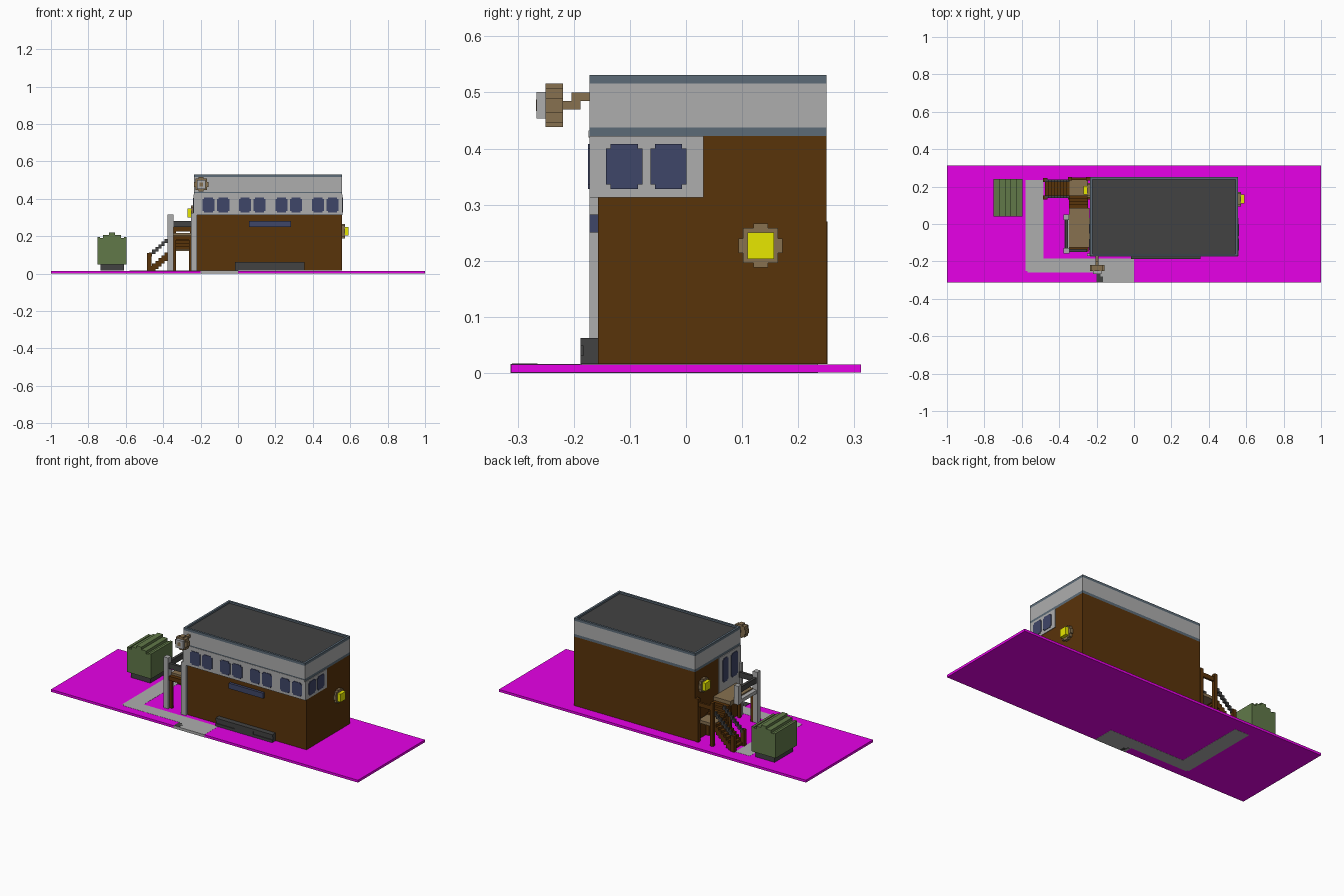
import bpy, bmesh, math

if "Cube" in bpy.data.objects:
    bpy.data.objects.remove(bpy.data.objects["Cube"])

U = 1 / 64          # base block size
G = U               # ground top


def material(name, rgb):
    lin = [((c / 255 + 0.055) / 1.055) ** 2.4 if c > 10 else c / 255 / 12.92 for c in rgb]
    m = bpy.data.materials.new(name)
    m.use_nodes = True
    m.diffuse_color = (*lin, 1)
    m.node_tree.nodes["Principled BSDF"].inputs["Base Color"].default_value = (*lin, 1)
    return m


MAGENTA = material("magenta", (238, 0, 238))
BROWN = material("dark brown", (89, 51, 10))
GREY = material("light grey", (174, 174, 174))
NAVY = material("navy glass", (63, 70, 104))
TAUPE = material("taupe", (135, 113, 80))
GREEN = material("olive green", (97, 121, 73))
CHARCOAL = material("charcoal", (66, 66, 66))
SLATE = material("slate trim", (92, 107, 119))
YELLOW = material("lamp yellow", (236, 236, 0))


def boxes(name, mat, *spans):
    """One object from boxes given as (x0, x1, y0, y1, z0, z1)."""
    bm = bmesh.new()
    for x0, x1, y0, y1, z0, z1 in spans:
        cube = bmesh.ops.create_cube(bm, size=1)
        for v in cube["verts"]:
            v.co = (x1 if v.co.x > 0 else x0, y1 if v.co.y > 0 else y0, z1 if v.co.z > 0 else z0)
    return finish(name, mat, bm)


def finish(name, mat, bm):
    bmesh.ops.recalc_face_normals(bm, faces=bm.faces)
    me = bpy.data.meshes.new(name)
    bm.to_mesh(me)
    bm.free()
    ob = bpy.data.objects.new(name, me)
    me.materials.append(mat)
    bpy.context.collection.objects.link(ob)
    return ob


def notched(name, mat, axis, a, b, c, z, w, h, steps):
    """Upright plate from a to b along axis, centred at (c, z), with stepped corners."""
    quarter = []
    for i in range(len(steps)):
        dx, dz = steps[i]
        quarter.append((w / 2 - dx, h / 2 - dz))
    pts = quarter + [(-p, q) for p, q in quarter[::-1]]
    pts += [(-p, -q) for p, q in quarter] + [(p, -q) for p, q in quarter[::-1]]
    bm = bmesh.new()
    place = (lambda p, q: (a, c + p, z + q)) if axis == "x" else (lambda p, q: (c + p, a, z + q))
    face = bm.faces.new([bm.verts.new(place(p, q)) for p, q in pts])
    ext = bmesh.ops.extrude_face_region(bm, geom=[face])
    for v in ext["geom"]:
        if isinstance(v, bmesh.types.BMVert):
            setattr(v.co, axis, b)
    return finish(name, mat, bm)


CORNER = [(0, 0.008), (0.008, 0.008), (0.008, 0)]
ROUND = [(0, 0.026), (0.008, 0.026), (0.008, 0.008), (0.026, 0.008), (0.026, 0)]

# Ground and path
boxes("ground", MAGENTA, (-1, 1, -0.312, 0.312, 0.0008, 0.0148))
boxes("path", GREY,
      (-0.58, -0.485, -0.25, 0.235, 0, G),
      (-0.57, 0, -0.26, -0.185, 0, G),
      (-0.2, 0, -0.3125, -0.26, 0, G))
boxes("path_drain", CHARCOAL, (-0.2, -0.165, -0.31, -0.28, 0, 0.0165),
      (-0.2, -0.18, -0.28, -0.265, 0, 0.0165))

# Building shell
X0, X1, Y0, Y1 = -0.234, 0.556, -0.172, 0.25
boxes("lower_walls", BROWN, (X0, X1, -0.157, Y1, G, 0.422))
boxes("front_window_band", GREY, (X0, X1, Y0, -0.157, 0.3125, 0.422),
      (X0, X1, Y0 - 0.002, Y0, 0.42, 0.432))
boxes("right_window_band", GREY, (X1, X1 + 0.003, Y0, 0.031, 0.3125, 0.422))
boxes("door_surround", GREY, (X0 - 0.004, X0, Y0, 0.031, 0.2, 0.422))
boxes("lower_trim", SLATE, (X0, X1, Y0, Y1, 0.422, 0.4375))
boxes("upper_band", GREY, (X0, X1, Y0, Y1, 0.4375, 0.516))
T = 0.0125
boxes("roof_rim", SLATE,
      (X0, X1, Y0, Y0 + T, 0.516, 0.531), (X0, X1, Y1 - T, Y1, 0.516, 0.531),
      (X0, X0 + T, Y0 + T, Y1 - T, 0.516, 0.531), (X1 - T, X1, Y0 + T, Y1 - T, 0.516, 0.531))
boxes("roof", CHARCOAL, (X0 + T, X1 - T, Y0 + T, Y1 - T, 0.51, 0.521))
boxes("corner_pillar", GREY, (-0.25, -0.22, Y0, -0.157, G, 0.325))

# Windows in pairs along the front, then on each side
for i in range(4):
    for j in range(2):
        notched("front_window", NAVY, "y", Y0 - 0.003, Y0,
                -0.157 + i * 0.195 + j * 0.078, 0.368, 0.0645, 0.08, CORNER)
for y in (-0.11, -0.031):
    notched("right_window", NAVY, "x", X1 + 0.003, X1 + 0.006, y, 0.368, 0.0645, 0.08, CORNER)
for y, w in ((-0.11, 0.06), (-0.025, 0.05)):
    notched("door_pane", NAVY, "x", X0 - 0.004, X0 - 0.007, y, 0.335, w, 0.14, CORNER)

# Front wall fittings
boxes("wall_plaque", NAVY, (0.06, 0.283, Y0, -0.157, 0.25, 0.282))
boxes("planter", CHARCOAL, (-0.015, 0.355, -0.183, -0.157, G, 0.05),
      (-0.015, 0.355, -0.188, -0.157, 0.048, 0.0625),
      (-0.015, 0.355, -0.188, -0.183, G, 0.031), (0.11, 0.23, -0.188, -0.183, 0.031, 0.048))

# Wall lamps on both sides
for s, x, y, z in ((1, X1, 0.133, 0.227), (-1, X0, 0.18, 0.325)):
    notched("lamp_mount", TAUPE, "x", x, x + s * 0.016, y, z, 0.078, 0.078, ROUND)
    boxes("lamp_glass", YELLOW, (min(x, x + s * 0.036), max(x, x + s * 0.036),
                                 y - 0.0235, y + 0.0235, z - 0.0235, z + 0.0235))

# Round hanging fixture at the front corner
HX, HZ = -0.197, 0.477
boxes("fixture_arm", TAUPE, (HX - 0.008, HX + 0.008, -0.204, Y0, 0.485, 0.5),
      (HX - 0.008, HX + 0.008, -0.22, -0.188, 0.47, 0.485))
notched("fixture_ring", TAUPE, "y", -0.25, -0.219, HX, HZ, 0.078, 0.078, ROUND)
boxes("fixture_face", GREY, (HX - 0.0235, HX + 0.0235, -0.266, -0.25, HZ - 0.0235, HZ + 0.0235))
boxes("fixture_hub", TAUPE, (HX - 0.01, HX + 0.01, -0.267, -0.266, HZ - 0.01, HZ + 0.01))

# Raised deck beside the door
boxes("deck", TAUPE, (-0.348, X0 - 0.004, -0.125, 0.085, 0.19, 0.217))
boxes("deck_beams", BROWN, (-0.352, -0.243, -0.148, -0.125, 0.18, 0.205),
      *[(x, x + U, y, y + U, G, 0.19) for x in (-0.347, -0.262) for y in (-0.142, 0.066)])
boxes("deck_posts", GREY, (-0.376, -0.346, -0.157, -0.127, G, 0.315),
      (-0.376, -0.348, 0.022, 0.05, 0.19, 0.3),
      (-0.372, -0.348, -0.127, 0.022, 0.19, 0.21))
boxes("deck_railing", CHARCOAL, (-0.346, -0.25, -0.15, -0.134, 0.25, 0.282),
      (-0.37, -0.354, -0.127, 0.022, 0.25, 0.282))

# Landing, with upper steps rising to the deck
boxes("landing", TAUPE, (-0.345, -0.245, 0.148, 0.235, 0.122, 0.14))
boxes("landing_posts", BROWN,
      *[(x, x + 0.02, y, y + 0.02, G, h) for x in (-0.352, -0.256)
        for y, h in ((0.232, 0.27), (0.13, 0.14))],
      (-0.332, -0.256, 0.236, 0.248, 0.225, 0.25))
boxes("upper_steps", BROWN,
      *[(-0.348, -0.245, 0.148 - (i + 1) * U, 0.148 - i * U + 0.005,
         0.128 + i * U, 0.15 + i * U) for i in range(4)])

# Lower stairs with stringers and handrails
N = 8
treads, stringers, rails = [], [], []
for i in range(N):
    x = -0.475 + i * 0.0163
    z = G + i * 0.0145
    treads.append((x, x + 0.02, 0.15, 0.225, z + 0.008, z + 0.02))
    for y in (0.138, 0.224):
        stringers.append((x, x + 0.0163, y, y + 0.014, max(G, z - 0.02), z + 0.024))
        rails.append((x, x + 0.0163, y, y + 0.014, z + 0.075, z + 0.098))
boxes("stair_treads", BROWN, *treads)
boxes("stair_stringers", BROWN, *stringers)
boxes("stair_handrails", CHARCOAL, *rails)
boxes("stair_newels", BROWN, *[(-0.486, -0.462, y, y + 0.022, G, 0.11) for y in (0.13, 0.224)])

# Waste container
boxes("container_base", CHARCOAL, (-0.735, -0.61, 0.055, 0.225, G, 0.05))
boxes("container_body", GREEN, (-0.752, -0.595, 0.04, 0.24, 0.05, 0.19))
boxes("container_lid", GREEN, (-0.721, -0.626, 0.04, 0.24, 0.19, 0.206),
      (-0.69, -0.657, 0.04, 0.24, 0.206, 0.221),
      (-0.752, -0.737, 0.04, 0.24, 0.19, 0.196), (-0.61, -0.595, 0.04, 0.24, 0.19, 0.196))
